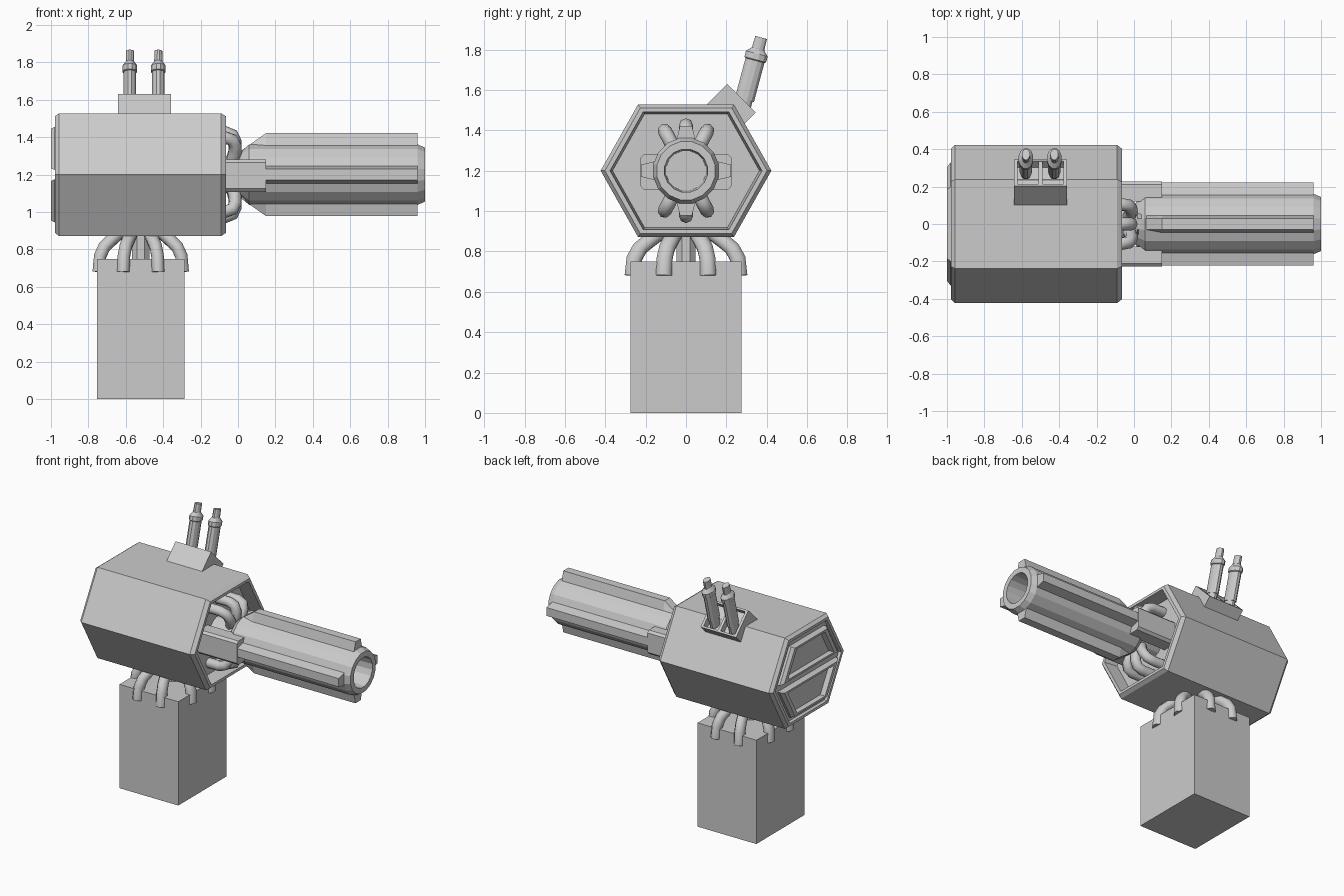
import bpy, bmesh
from math import sin, cos, pi, radians
from mathutils import Matrix, Vector

cube = bpy.data.objects.get("Cube")
if cube:
    bpy.data.objects.remove(cube, do_unlink=True)

grey = bpy.data.materials.new("plain grey")
grey.use_nodes = True
grey.diffuse_color = (0.6, 0.6, 0.6, 1)
grey.node_tree.nodes["Principled BSDF"].inputs["Base Color"].default_value = (0.6, 0.6, 0.6, 1)


def add(name, mesh):
    mesh.materials.clear()
    mesh.materials.append(grey)
    ob = bpy.data.objects.new(name, mesh)
    bpy.context.scene.collection.objects.link(ob)
    return ob


def loft(name, rings, matrix=Matrix()):
    """Closed skin through (x, profile) rings; each profile lies in the yz plane."""
    bm = bmesh.new()
    loops = [[bm.verts.new((x, y, z)) for y, z in prof] for x, prof in rings]
    for a, b in zip(loops, loops[1:]):
        for i in range(len(a)):
            j = (i + 1) % len(a)
            bm.faces.new((a[i], a[j], b[j], b[i]))
    bm.faces.new(loops[0])
    bm.faces.new(loops[-1])
    bmesh.ops.recalc_face_normals(bm, faces=bm.faces)
    bm.transform(matrix)
    mesh = bpy.data.meshes.new(name)
    bm.to_mesh(mesh)
    bm.free()
    return add(name, mesh)


def scaled(profile, sections):
    return [(x, [(y * s, z * s) for y, z in profile]) for x, s in sections]


def ellipse(n, ry=1, rz=1):
    return [(ry * cos(2 * pi * (i + .5) / n), rz * sin(2 * pi * (i + .5) / n)) for i in range(n)]


def rect(y0, y1, z0, z1):
    return [(y0, z0), (y1, z0), (y1, z1), (y0, z1)]


def tube(name, points, radius, matrix):
    cu = bpy.data.curves.new(name, 'CURVE')
    cu.dimensions = '3D'
    cu.bevel_depth, cu.bevel_resolution, cu.use_fill_caps = radius, 2, True
    sp = cu.splines.new('POLY')
    sp.points.add(len(points) - 1)
    for p, co in zip(sp.points, points):
        p.co = (*co, 1)
    tmp = bpy.data.objects.new(name, cu)
    bpy.context.scene.collection.objects.link(tmp)
    bpy.context.view_layer.update()
    mesh = bpy.data.meshes.new_from_object(tmp.evaluated_get(bpy.context.evaluated_depsgraph_get()))
    bpy.data.objects.remove(tmp, do_unlink=True)
    mesh.transform(matrix)
    return add(name, mesh)


axis = Matrix.Translation((0, 0, 1.2))

# Pedestal and neck
loft("pedestal", [(x, rect(-.275, .275, 0, .75)) for x in (-.755, -.285)])
loft("neck", scaled(ellipse(8), [(.7, .05), (.92, .05)]),
     Matrix.Translation((-.52, 0, 0)) @ Matrix.Rotation(-pi / 2, 4, 'Y'))

# Ring of hoses between pedestal and body, stretched front to back
hose = [(.11, 0, .9), (.165, 0, .855), (.21, 0, .815), (.235, 0, .765), (.243, 0, .68)]
for i in range(8):
    tube(f"pedestal_hose_{i + 1}", hose, .036,
         Matrix.Translation((-.52, 0, 0)) @ Matrix.Diagonal((1, 1.18, 1, 1))
         @ Matrix.Rotation(radians(22.5 + 45 * i), 4, 'Z'))

# Six-sided body with a bevelled rim and a recess at each end
hexagon = [(.423, 0), (.238, .328), (-.238, .328), (-.423, 0), (-.238, -.328), (.238, -.328)]
loft("body", scaled(hexagon, [(-.962, .87), (-.979, .89), (-.979, .95), (-.957, 1), (-.09, 1),
                              (-.064, .95), (-.064, .89), (-.16, .86)]), axis)

# Two framed panels on the rear end
trapezoid = [(.33, -.115), (.2, .115), (-.2, .115), (-.33, -.115)]
for name, side in (("upper", 1), ("lower", -1)):
    loft(name + "_rear_panel",
         scaled(trapezoid, [(-.95, 1), (-.98, 1), (-1, .92), (-1, .8), (-.97, .74)]),
         axis @ Matrix.Diagonal((1, 1, side, 1)) @ Matrix.Translation((0, 0, .14)))

# Barrel with a hollow muzzle
loft("barrel", scaled(ellipse(16), [(-.2, .1), (0, .1), (.02, .13), (.06, .165), (.96, .165),
                                    (1, .147), (1, .108), (.7, .1)]), axis)


# Four tapered fins along the barrel
def fin(h):
    return [(-.055, .12), (.055, .12), (.03, h), (-.03, h)]


for i, name in enumerate(("top", "right", "bottom", "left")):
    loft(name + "_fin", [(.02, fin(.13)), (.15, fin(.222)), (.96, fin(.222))],
         axis @ Matrix.Rotation(i * pi / 2, 4, 'X'))

# Side brackets that hold the barrel
bracket = [(.12, -.092), (.21, -.092), (.226, -.075), (.226, .065), (.21, .08), (.12, .08)]
for name, side in (("left", 1), ("right", -1)):
    loft(name + "_bracket", [(-.18, bracket), (.15, bracket)],
         axis @ Matrix.Diagonal((1, side, 1, 1)))

# Hoses bending from the body recess into the barrel
hose = [(-.18, 0, .225), (-.07, 0, .225), (-.03, 0, .21), (-.015, 0, .175), (-.015, 0, .13), (-.03, 0, .08)]
for side, start in (("top", 0), ("bottom", 180)):
    for i, turn in enumerate((-28, 0, 28)):
        tube(f"{side}_barrel_hose_{i + 1}", hose, .035,
             axis @ Matrix.Rotation(radians(start + turn), 4, 'X'))


def aimed(origin, direction):
    """Frame whose local x runs along direction and local y along world x."""
    d = Vector(direction).normalized()
    side = Vector((1, 0, 0))
    return Matrix.Translation(origin) @ Matrix((d, side, d.cross(side))).transposed().to_4x4()


# Tilted mount: an open tray split by a divider
mount = aimed((-.5, .275, 1.56), (0, 1, 1))
loft("rod_mount", scaled(rect(-.142, .142, -.1, .1),
                         [(-.148, 1), (0, 1), (0, .87), (-.05, .87)]), mount)
loft("mount_divider", [(x, rect(-.01, .01, -.09, .09)) for x in (-.06, -.003)], mount)

# Pair of stepped rods
steps = [(-.06, .85), (0, .85), (0, 1), (.2, 1), (.205, 1.15), (.235, 1.15), (.26, .65), (.318, .62)]
for name, x in (("left", -.426), ("right", -.578)):
    loft(name + "_rod", scaled(ellipse(12, .035, .05), steps),
         aimed((x, .29, 1.553), (0, .082, .306)))
